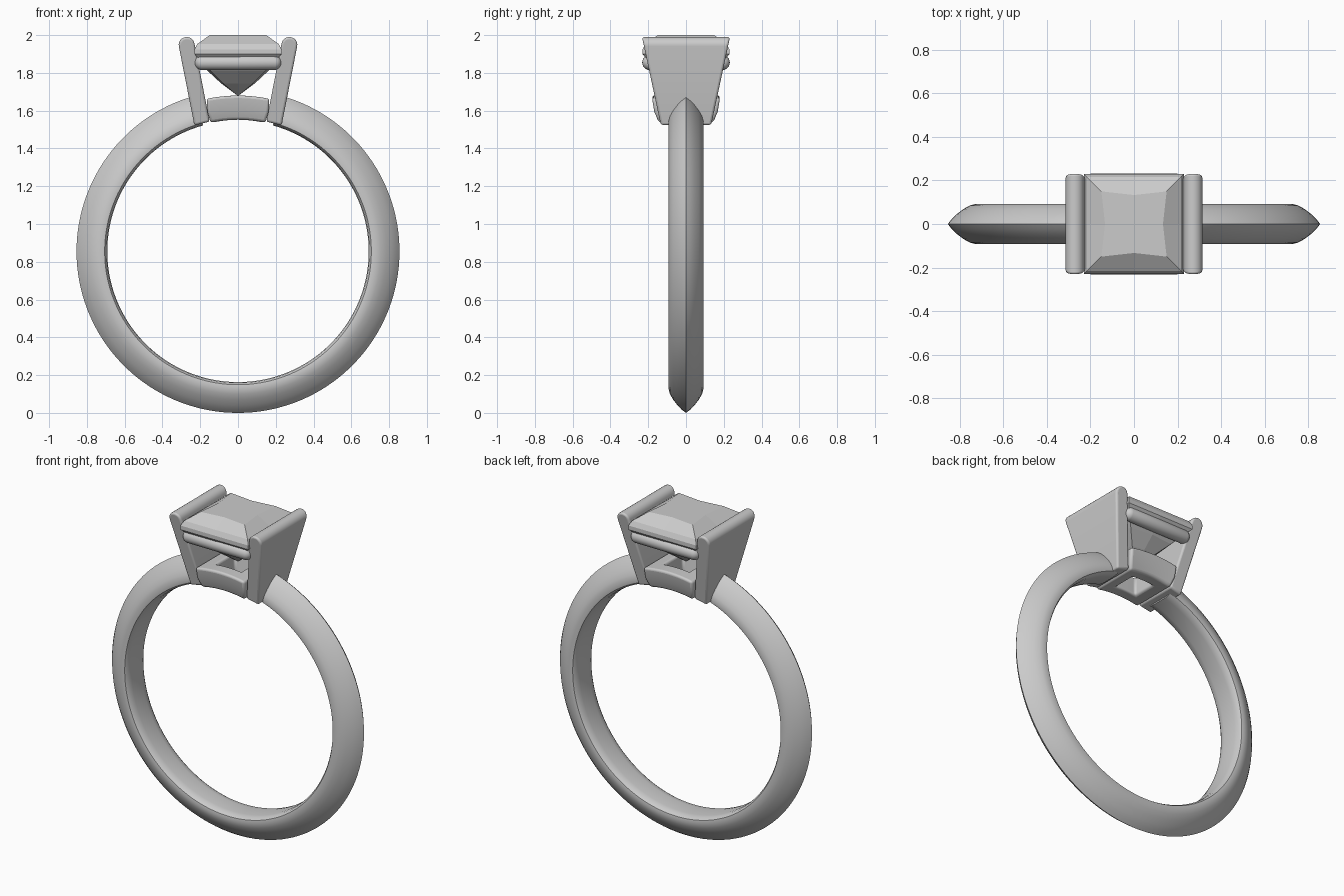
import bpy, bmesh, math

if "Cube" in bpy.data.objects:
    bpy.data.objects.remove(bpy.data.objects["Cube"])

CZ = 0.855  # height of the finger hole centre


def finish(name, bm, angle=None, bevel=0):
    bmesh.ops.recalc_face_normals(bm, faces=bm.faces[:])
    me = bpy.data.meshes.new(name)
    bm.to_mesh(me)
    bm.free()
    ob = bpy.data.objects.new(name, me)
    bpy.context.collection.objects.link(ob)
    if bevel:
        m = ob.modifiers.new("soft edges", 'BEVEL')
        m.width, m.segments, m.angle_limit = bevel, 4, math.radians(40)
    if angle:
        bpy.ops.object.select_all(action='DESELECT')
        ob.select_set(True)
        bpy.context.view_layer.objects.active = ob
        bpy.ops.object.shade_smooth_by_angle(angle=math.radians(angle))
    return ob


def loft(rings, cap=True, closed=False):
    """Join equal-length rings of points with quads."""
    bm = bmesh.new()
    vs = [[bm.verts.new(p) for p in r] for r in rings]
    n = len(vs[0])
    pairs = list(zip(vs, vs[1:])) + ([(vs[-1], vs[0])] if closed else [])
    for a, b in pairs:
        for i in range(n):
            j = (i + 1) % n
            bm.faces.new((a[i], a[j], b[j], b[i]))
    if cap:
        bm.faces.new(vs[0])
        bm.faces.new(vs[-1])
    return bm


# band: gothic-arch section swept round the finger, open under the stone
half = [(0.692, 0.045), (0.696, 0.075), (0.706, 0.09), (0.725, 0.093),
        (0.755, 0.085), (0.785, 0.068), (0.815, 0.045), (0.838, 0.023)]
section = half + [(0.855, 0)] + [(r, -y) for r, y in reversed(half)]
START, STEPS = math.radians(15.5), 128
rings = []
for k in range(STEPS + 1):
    a = START + (2 * math.pi - 2 * START) * k / STEPS
    rings.append([(r * math.sin(a), y, CZ + r * math.cos(a)) for r, y in section])
finish("band", loft(rings), 35)

# two tapered side walls with rounded tops
for side, label in ((-1, "left"), (1, "right")):
    prof = [(0.231, 1.522), (0.15, 1.542)]
    for k in range(13):
        a = math.radians(170 - 180 * k / 12)
        prof.append((0.272 + 0.042 * math.cos(a), 1.948 + 0.042 * math.sin(a)))

    def width(z):
        return 0.133 + 0.1 * (z - 1.522) / 0.468
    rings = [[(side * x, s * width(z), z) for x, z in prof] for s in (-1, 1)]
    finish(label + "_wall", loft(rings), 35, 0.012)

# round rails under the front and back edges of the stone
for side, label in ((-1, "front"), (1, "back")):
    bm = bmesh.new()
    bmesh.ops.create_uvsphere(bm, u_segments=24, v_segments=16, radius=0.04)
    for v in bm.verts:
        z = v.co.z
        stretch = 0.19 * ((z > 1e-4) - (z < -1e-4))
        v.co = (z + stretch, side * 0.192 + v.co.y, 1.855 + v.co.x)
    finish(label + "_rail", bm, 40)

# base gallery: open square frame arched to follow the finger
N = 10


def frame_ring(hx, hy, radius):
    t = [-1 + 2 * i / N for i in range(N)]
    pts = [(u * hx, -hy) for u in t] + [(hx, u * hy) for u in t]
    pts += [(-x, -y) for x, y in pts]
    return [(x, y, CZ + math.sqrt(radius ** 2 - x * x)) for x, y in pts]


frame = [frame_ring(0.145, 0.145, 0.697), frame_ring(0.162, 0.168, 0.755),
         frame_ring(0.166, 0.18, 0.825), frame_ring(0.085, 0.09, 0.825),
         frame_ring(0.07, 0.07, 0.697)]
finish("base_gallery", loft(frame, cap=False, closed=True), 35, 0.014)

# square stone: faceted crown, thin girdle and bulging pavilion
def gem_ring(corner, mid, z):
    pts = [(-corner, -corner), (0, -mid), (corner, -corner), (mid, 0),
           (corner, corner), (0, mid), (-corner, corner), (-mid, 0)]
    return [(x, y, z) for x, y in pts]


gem = [gem_ring(0.15, 0.133, 2.0), gem_ring(0.215, 0.215, 1.953),
       gem_ring(0.23, 0.23, 1.925), gem_ring(0.23, 0.23, 1.9),
       gem_ring(0.145, 0.16, 1.81), gem_ring(0.08, 0.09, 1.745),
       gem_ring(0.003, 0.003, 1.68)]
finish("square_stone", loft(gem))
